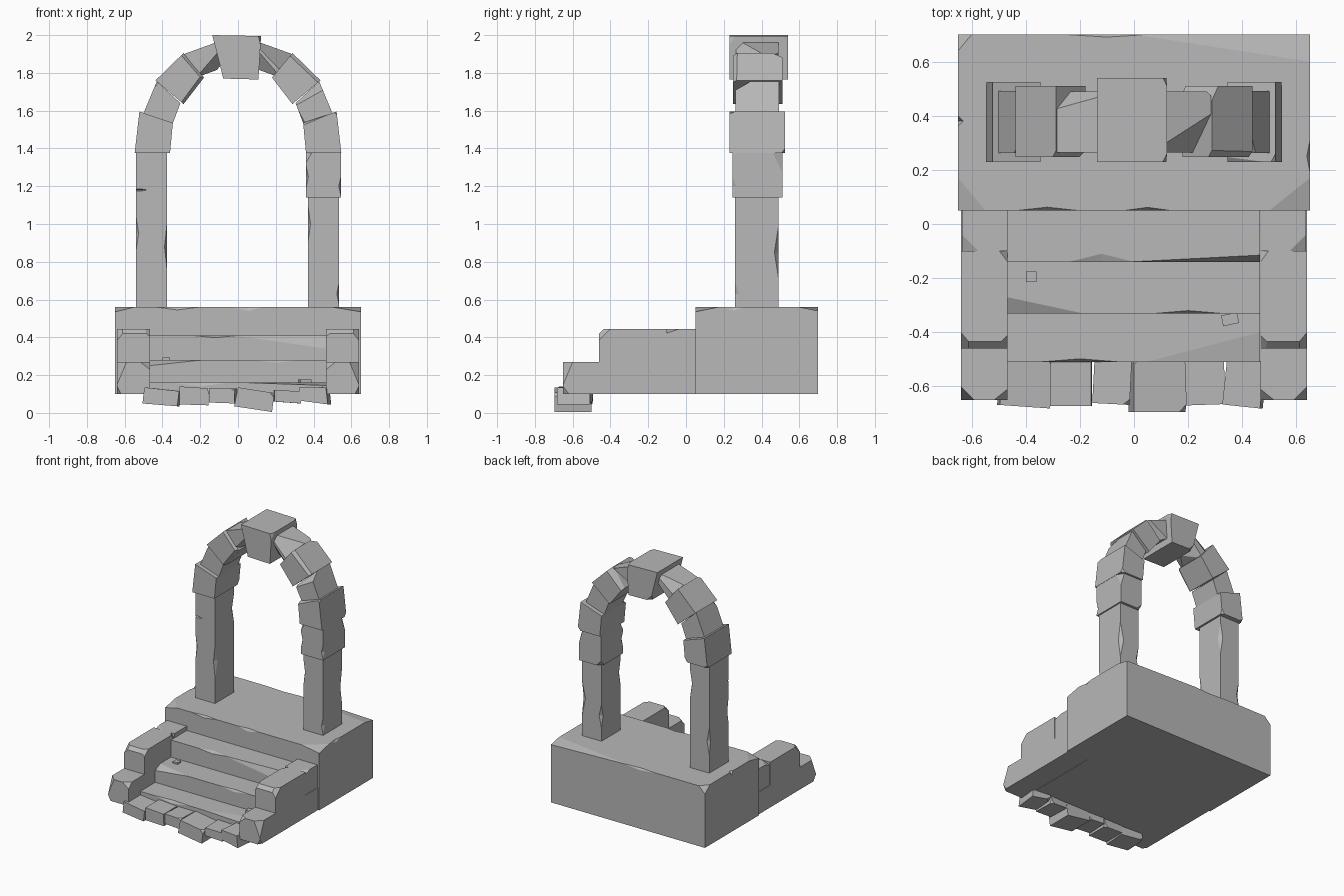
import bpy, bmesh, math, random
from mathutils import Vector, Matrix

if "Cube" in bpy.data.objects:
    bpy.data.objects.remove(bpy.data.objects["Cube"])

random.seed(4)
stone = bpy.data.materials.new("grey stone")
stone.diffuse_color = (0.48, 0.48, 0.48, 1)
stone.use_nodes = True
stone.node_tree.nodes["Principled BSDF"].inputs["Base Color"].default_value = stone.diffuse_color


def add_object(name, bm):
    bmesh.ops.recalc_face_normals(bm, faces=bm.faces)
    me = bpy.data.meshes.new(name)
    bm.to_mesh(me)
    bm.free()
    ob = bpy.data.objects.new(name, me)
    me.materials.append(stone)
    bpy.context.collection.objects.link(ob)
    return ob


def prism(name, quad, y0, y1, chips=(), turn=0):
    """Stone with an xz outline (bottom left, bottom right, top right, top left).
    A chip is (corner signs, cut lengths along x, y, z)."""
    bm = bmesh.new()
    rings = [[bm.verts.new((x, y, z)) for x, z in quad] for y in (y0, y1)]
    corner = {(sx, sy, sz): rings[sy > 0][{(-1, -1): 0, (1, -1): 1, (1, 1): 2, (-1, 1): 3}[sx, sz]].co.copy()
              for sx in (-1, 1) for sy in (-1, 1) for sz in (-1, 1)}
    bmesh.ops.convex_hull(bm, input=bm.verts[:])
    bmesh.ops.dissolve_limit(bm, angle_limit=0.01, verts=bm.verts[:], edges=bm.edges[:])
    for signs, cut in chips:
        point = corner[signs] - Vector((signs[0] * cut[0], 0, 0))
        normal = Vector([s / c for s, c in zip(signs, cut)])
        if cut[0] > 5:
            point = corner[signs] - Vector((0, signs[1] * cut[1], 0))
        res = bmesh.ops.bisect_plane(bm, geom=bm.verts[:] + bm.edges[:] + bm.faces[:],
                                     plane_co=point, plane_no=normal.normalized(), clear_outer=True)
        edges = [e for e in res["geom_cut"] if isinstance(e, bmesh.types.BMEdge)]
        if edges:
            bmesh.ops.contextual_create(bm, geom=edges)
    if turn:
        mid = Vector((sum(p[0] for p in quad) / 4, (y0 + y1) / 2, 0))
        bmesh.ops.rotate(bm, verts=bm.verts[:], cent=mid, matrix=Matrix.Rotation(math.radians(turn), 3, 'Z'))
    return add_object(name, bm)


def box(name, x0, x1, y0, y1, z0, z1, chips=(), turn=0):
    return prism(name, [(x0, z0), (x1, z0), (x1, z1), (x0, z1)], y0, y1, chips, turn)


def notch(ob, spots):
    """Cut diamond shaped nicks, each given as (centre, half sizes)."""
    bm = bmesh.new()
    for centre, half in spots:
        vs = []
        for i in range(3):
            for s in (-1, 1):
                p = Vector(centre)
                p[i] += s * half[i]
                vs.append(bm.verts.new(p))
        bmesh.ops.convex_hull(bm, input=vs)
    cutter = add_object(ob.name + "_cutter", bm)
    cutter.hide_render = True
    cutter.display_type = 'WIRE'
    mod = ob.modifiers.new("nicks", 'BOOLEAN')
    mod.operation, mod.solver, mod.object = 'DIFFERENCE', 'EXACT', cutter


def random_chips(n, size):
    return [(tuple(random.choice((-1, 1)) for _ in range(3)),
             tuple(random.uniform(.4, 1) * size for _ in range(3))) for _ in range(n)]


# Plinth under the arch
plinth = box("plinth", -.65, .65, .05, .70, .10, .56, [
    ((1, -1, 1), (.15, .12, .025)), ((-1, -1, 1), (.10, .12, .025)),
    ((-1, 1, 1), (.05, .06, .05)), ((1, 1, 1), (.65, .10, .02))])
notch(plinth, [((-.32, .05, .561), (.12, .013, .016)), ((.05, .05, .561), (.09, .012, .022)),
               ((-.1, .70, .561), (.16, .01, .015)), ((-.65, .38, .561), (.02, .02, .03)),
               ((.65, .25, .561), (.012, .06, .02))])

# Steps
step_low = box("lower_step", -.47, .465, -.51, -.33, .10, .16, [((1, -1, 1), (.42, .11, .015))])
step_mid = box("middle_step", -.47, .465, -.33, -.14, .10, .28, [((-1, -1, 1), (.28, .06, .03))])
step_top = box("top_step", -.47, .465, -.14, .05, .10, .41, [((1, -1, 1), (.48, .025, .07))])
notch(step_low, [((-.2, -.51, .16), (.15, .012, .02))])
notch(step_mid, [((.2, -.33, .28), (.12, .01, .015))])
notch(step_top, [((-.12, -.14, .41), (.12, .03, .012))])
box("pebble_left", -.40, -.36, -.215, -.175, .275, .293)
box("pebble_right", .325, .385, -.372, -.332, .15, .178, turn=12)

# Low walls beside the steps: a long lower course and two upper blocks
for side, label in ((-1, "left"), (1, "right")):
    outer, inner = side * .64, side * .467

    def course(name, y0, y1, z0, z1, inset, chips):
        a, b = sorted((outer - side * inset, inner))
        box(f"{label}_{name}", a, b, y0, y1, z0, z1, chips)
    course("wall_lower", -.65, .05, .10, .27, 0, [
        ((side, -1, 1), (.05, .05, .12)), ((-side, -1, 1), (.05, .04, .04)),
        ((side, -1, -1), (.02, .03, .04))])
    course("wall_block", -.46, -.10, .27, .445, 0, [
        ((side, -1, 1), (.05, .06, .06)), ((-side, -1, 1), (.05, .05, .04)),
        ((-side, 1, 1), (.03, .04, .04)), ((1, -1, 1), (99, .025, .025))])
    course("wall_rear_block", -.10, .05, .27, .443, .005, [((side, -1, 1), (.06, .06, .02))])

# Loose paving stones at the foot of the steps
paving = [
    ([(-.50, .05), (-.315, .035), (-.305, .115), (-.49, .135)], -.675, -4),
    ([(-.31, .045), (-.155, .04), (-.158, .13), (-.31, .14)], -.672, 0),
    ([(-.15, .055), (-.015, .05), (-.012, .13), (-.15, .13)], -.665, -3),
    ([(-.02, .035), (.18, .005), (.193, .105), (0, .135)], -.695, 0),
    ([(.19, .06), (.33, .05), (.335, .115), (.19, .12)], -.668, 2),
    ([(.335, .065), (.485, .045), (.475, .135), (.335, .138)], -.675, -6)]
for i, (quad, front, turn) in enumerate(paving):
    prism(f"paving_stone_{i + 1}", quad, front, -.50, random_chips(2, .03), turn)

# Pillars
left = box("left_pillar", -.54, -.375, .26, .49, .56, 1.375)
notch(left, [((-.375, .26, .88), (.014, .03, .13)), ((-.375, .49, 1.2), (.02, .03, .12)),
             ((-.54, .26, .95), (.014, .014, .09)), ((-.52, .26, 1.18), (.04, .02, .007)),
             ((-.54, .49, .8), (.02, .015, .1))])
right = box("right_pillar", .37, .535, .26, .49, .56, 1.14)
notch(right, [((.535, .49, .85), (.03, .022, .14)), ((.37, .26, 1.0), (.014, .02, .1)),
              ((.535, .26, .63), (.012, .02, .06)), ((.37, .49, .75), (.02, .02, .09))])
cap = box("right_pillar_cap", .36, .545, .245, .51, 1.14, 1.375,
          [((-1, -1, 1), (.03, .03, .05)), ((1, 1, 1), (.03, .05, .10)), ((-1, 1, -1), (.04, .04, .04))])
notch(cap, [((.36, .245, 1.25), (.013, .02, .06)), ((.545, .245, 1.2), (.012, .02, .05))])

# Arch stones, alternating wide and narrow, mirrored to both sides
arch = [
    ([(.36, 1.375), (.547, 1.375), (.522, 1.595), (.345, 1.535)], .23, .525),
    ([(.35, 1.52), (.505, 1.575), (.43, 1.755), (.305, 1.64)], .262, .492),
    ([(.288, 1.635), (.437, 1.76), (.288, 1.905), (.18, 1.775)], .248, .51),
    ([(.195, 1.785), (.285, 1.90), (.105, 1.965), (.085, 1.825)], .265, .49)]
for i, (quad, y0, y1) in enumerate(arch):
    for side, label in ((1, "right"), (-1, "left")):
        pts = quad if side > 0 else [(-quad[k][0], quad[k][1]) for k in (1, 0, 3, 2)]
        prism(f"{label}_arch_stone_{i + 1}", pts, y0, y1, random_chips(3, .03))
prism("keystone", [(-.078, 1.77), (.108, 1.765), (.122, 1.995), (-.136, 2.0)], .23, .54,
      [((1, -1, 1), (.015, .03, .06)), ((1, 1, 1), (.015, .03, .05)), ((-1, 1, -1), (.03, .03, .03))])
